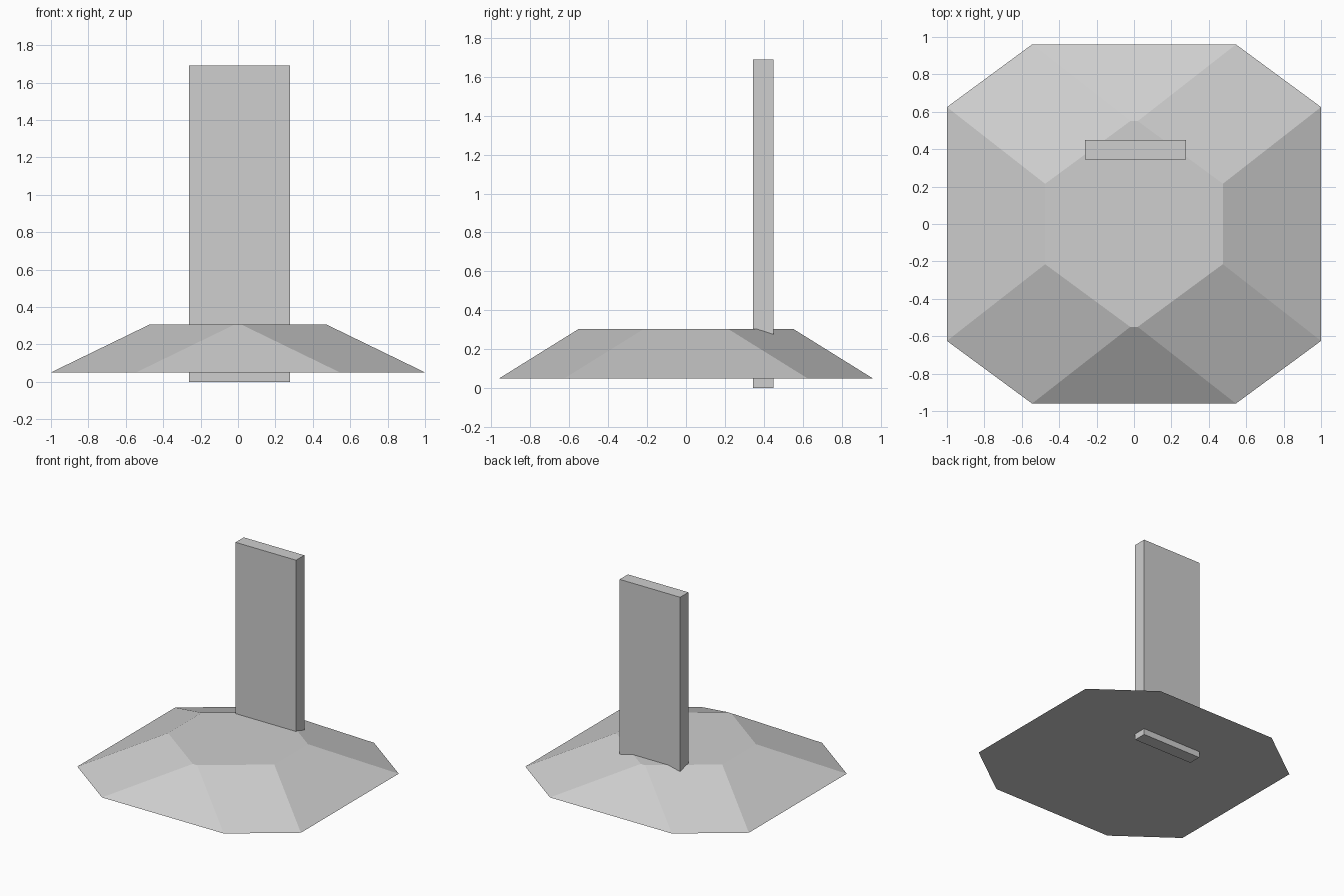
import bpy
import bmesh

cube = bpy.data.objects.get("Cube")
if cube:
    bpy.data.objects.remove(cube, do_unlink=True)

grey = bpy.data.materials.new("light grey")
grey.use_nodes = True
colour = (0.62, 0.62, 0.62, 1)
grey.diffuse_color = colour
grey.node_tree.nodes["Principled BSDF"].inputs["Base Color"].default_value = colour


def octagon(side_x, side_y, end_x, end_y):
    """Corners of a symmetric octagon, counter-clockwise from the right side."""
    quarter = [(side_x, side_y), (end_x, end_y)]
    half = quarter + [(-x, y) for x, y in reversed(quarter)]
    return half + [(-x, -y) for x, y in half]


def loft(name, lower, upper, z0, z1):
    """Flat-faced solid between two outlines with equal corner counts."""
    bm = bmesh.new()
    low = [bm.verts.new((x, y, z0)) for x, y in lower]
    top = [bm.verts.new((x, y, z1)) for x, y in upper]
    bm.faces.new(reversed(low))
    bm.faces.new(top)
    count = len(low)
    for i in range(count):
        j = (i + 1) % count
        bm.faces.new((low[i], low[j], top[j], top[i]))
    bmesh.ops.recalc_face_normals(bm, faces=bm.faces)
    mesh = bpy.data.meshes.new(name)
    bm.to_mesh(mesh)
    bm.free()
    mesh.materials.append(grey)
    obj = bpy.data.objects.new(name, mesh)
    bpy.context.collection.objects.link(obj)
    return obj


# Faceted mound with a flat, nearly hexagonal top
mound = loft("mound", octagon(1, 0.625, 0.545, 0.96),
             octagon(0.475, 0.215, 0.02, 0.55), 0.05, 0.305)

# Upright slab running through the back of the mound
left, right, front, back = -0.263, 0.278, 0.345, 0.45
outline = [(left, front), (right, front), (right, back), (left, back)]
slab = loft("upright_slab", outline, outline, 0, 1.69)
